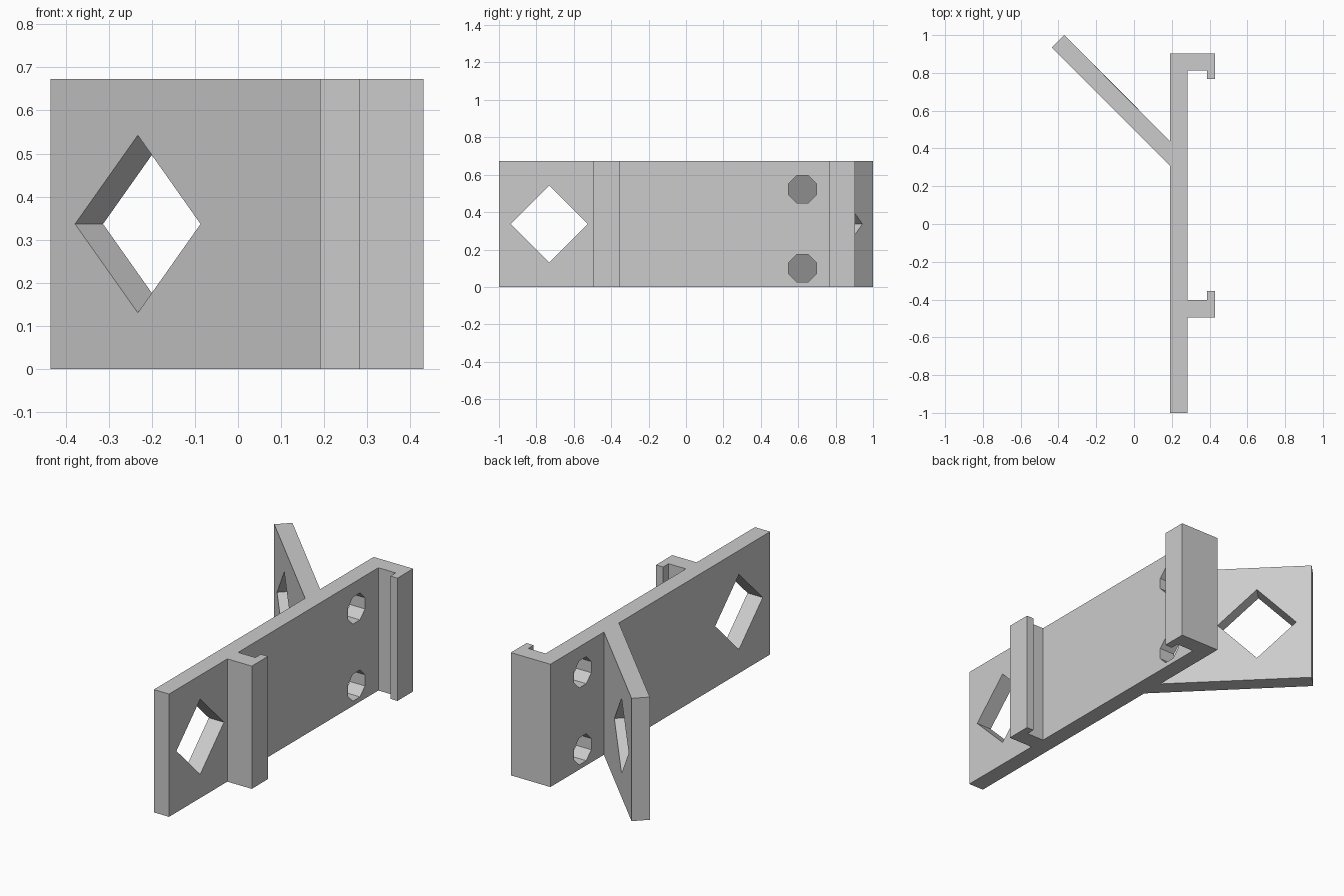
import bpy
import bmesh
from math import pi, cos
from mathutils import Matrix, Vector

HEIGHT = 0.673

cube = bpy.data.objects.get("Cube")
if cube:
    bpy.data.objects.remove(cube, do_unlink=True)

grey = bpy.data.materials.new("light grey")
grey.use_nodes = True
grey.diffuse_color = (0.6, 0.6, 0.6, 1)
grey.node_tree.nodes["Principled BSDF"].inputs["Base Color"].default_value = (0.6, 0.6, 0.6, 1)


def add_object(name, bm):
    bmesh.ops.recalc_face_normals(bm, faces=bm.faces)
    mesh = bpy.data.meshes.new(name)
    bm.to_mesh(mesh)
    bm.free()
    mesh.materials.append(grey)
    obj = bpy.data.objects.new(name, mesh)
    bpy.context.collection.objects.link(obj)
    return obj


def extrude_outline(name, outline):
    bm = bmesh.new()
    face = bm.faces.new([bm.verts.new((x, y, 0)) for x, y in outline])
    top = bmesh.ops.extrude_face_region(bm, geom=[face])["geom"]
    verts = [v for v in top if isinstance(v, bmesh.types.BMVert)]
    bmesh.ops.translate(bm, verts=verts, vec=(0, 0, HEIGHT))
    return add_object(name, bm)


def cutter(sides, radius, centre, turn=0, spin=0):
    """Prism along x, spun about its axis, then turned about z."""
    bm = bmesh.new()
    bmesh.ops.create_cone(bm, cap_ends=True, segments=sides, radius1=radius,
                          radius2=radius, depth=0.3)
    bmesh.ops.transform(bm, verts=bm.verts, matrix=(
        Matrix.Translation(Vector(centre)) @ Matrix.Rotation(turn, 4, "Z")
        @ Matrix.Rotation(pi / 2, 4, "Y") @ Matrix.Rotation(spin, 4, "Z")))
    obj = add_object("hole_cutter", bm)
    obj.hide_render = True
    return obj


# Plate, two facing hooks and the slanted wing share one outline
bracket = extrude_outline("bracket", [
    (0.19, -1), (0.282, -1),
    (0.282, -0.495), (0.43, -0.495), (0.43, -0.355), (0.387, -0.355),
    (0.387, -0.402), (0.282, -0.402),
    (0.282, 0.813), (0.387, 0.813), (0.387, 0.767), (0.43, 0.767),
    (0.43, 0.903), (0.19, 0.903),
    (0.19, 0.44), (-0.37, 1), (-0.435, 0.935), (0.19, 0.31)])

# Diamond holes in plate and wing, octagonal screw holes near the back
middle = HEIGHT / 2
cutters = [
    cutter(4, 0.206, (0.235, -0.73, middle)),
    cutter(4, 0.206, (-0.2, 0.765, middle), turn=pi / 4),
]
for z in (0.1, 0.522):
    cutters.append(cutter(8, 0.074 / cos(pi / 8), (0.235, 0.623, z), spin=pi / 8))

for hole in cutters:
    cut = bracket.modifiers.new("hole", "BOOLEAN")
    cut.operation = "DIFFERENCE"
    cut.solver = "EXACT"
    cut.object = hole

# Bake the cuts and discard the cutters
bpy.context.view_layer.update()
graph = bpy.context.evaluated_depsgraph_get()
baked = bpy.data.meshes.new_from_object(bracket.evaluated_get(graph))
bracket.modifiers.clear()
bracket.data = baked
baked.name = "bracket"
for hole in cutters:
    bpy.data.objects.remove(hole, do_unlink=True)
